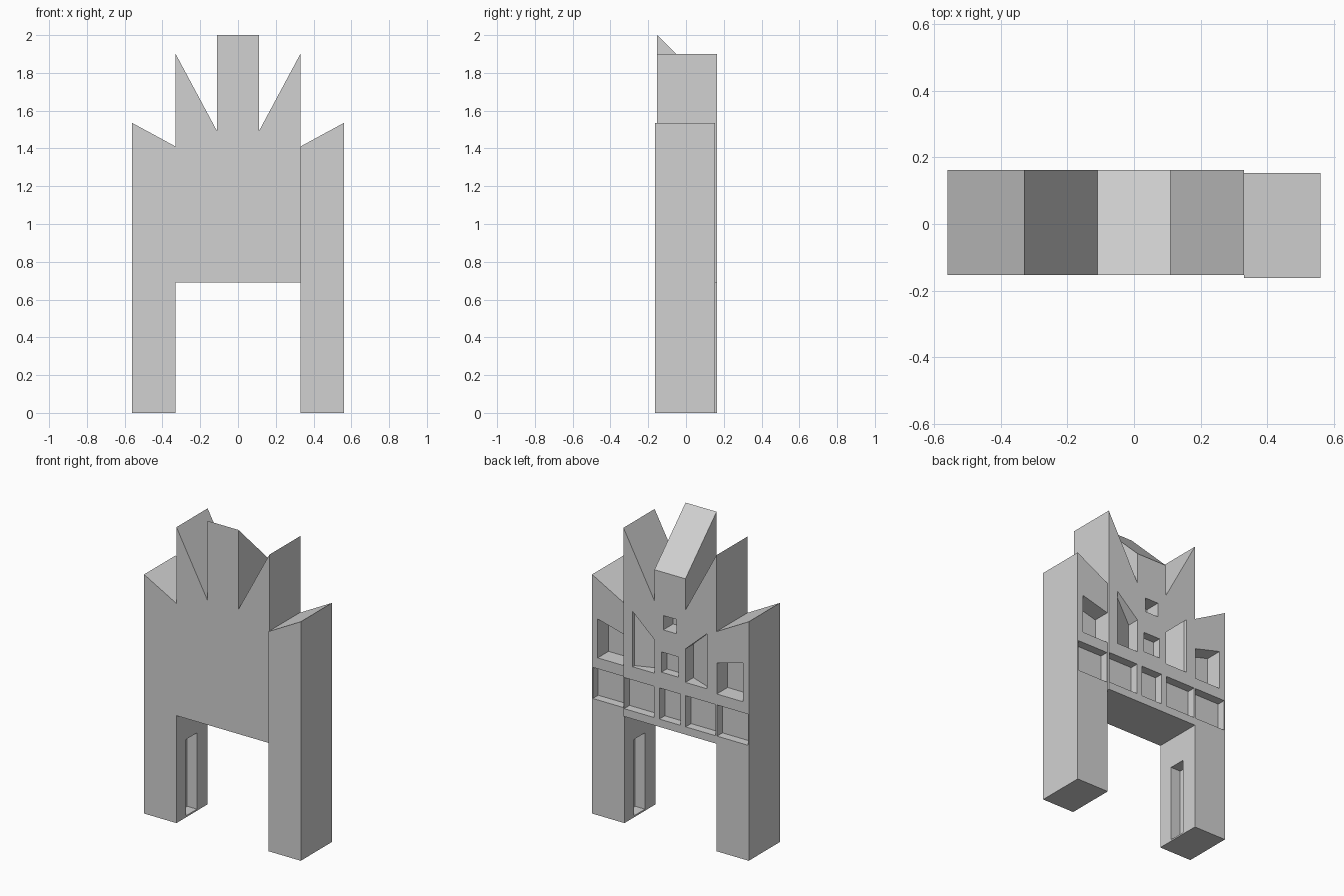
import bpy
import bmesh

cube = bpy.data.objects.get("Cube")
if cube:
    bpy.data.objects.remove(cube, do_unlink=True)

stone = bpy.data.materials.new("pale_grey_stone")
stone.use_nodes = True
grey = (0.64, 0.64, 0.64, 1)
stone.diffuse_color = grey
stone.node_tree.nodes["Principled BSDF"].inputs["Base Color"].default_value = grey


def add_prism(bm, outline, front, back):
    """Extrude an (x, z) outline along y; front may be one value per point."""
    fronts = front if isinstance(front, list) else [front] * len(outline)
    near = [bm.verts.new((x, y, z)) for (x, z), y in zip(outline, fronts)]
    far = [bm.verts.new((x, back, z)) for x, z in outline]
    bm.faces.new(near)
    bm.faces.new(far[::-1])
    for i in range(len(near)):
        j = (i + 1) % len(near)
        bm.faces.new((near[j], near[i], far[i], far[j]))


def make_object(name, bm):
    bmesh.ops.recalc_face_normals(bm, faces=bm.faces)
    mesh = bpy.data.meshes.new(name)
    bm.to_mesh(mesh)
    bm.free()
    mesh.materials.append(stone)
    obj = bpy.data.objects.new(name, mesh)
    bpy.context.collection.objects.link(obj)
    return obj


def rect(x0, x1, z0, z1):
    return [(x0, z0), (x1, z0), (x1, z1), (x0, z1)]


def flip(outline):
    return [(-x, z) for x, z in outline]


def carve(body, cutter):
    cutter.hide_render = True
    mod = body.modifiers.new("niches", 'BOOLEAN')
    mod.operation = 'DIFFERENCE'
    mod.solver = 'EXACT'
    mod.object = cutter
    bpy.context.view_layer.objects.active = body
    bpy.ops.object.modifier_apply(modifier=mod.name)
    bpy.data.objects.remove(cutter, do_unlink=True)


def tower_niches(bm, side, back):
    """Gallery, sloped window and passage doorway of one tower."""
    gallery = rect(0.335, 0.555, 0.74, 0.94)
    window = [(0.333, 1.01), (0.52, 1.01), (0.52, 1.26), (0.333, 1.21)]
    door = rect(0.25, 0.40, 0.01, 0.50)
    for shape, y0, y1 in ((gallery, back - 0.055, back + 0.02),
                          (window, back - 0.11, back + 0.02),
                          (door, -0.055, 0.055)):
        add_prism(bm, shape if side > 0 else flip(shape), y0, y1)


DEPTH = 0.316
BACK = 0.163          # rear plane of the main wall
TOWER_BACK = 0.153    # the separate tower stands slightly forward

# Main wall with one tower, two spikes and the central crown
wall = [(-0.56, 0), (-0.33, 0), (-0.33, 0.69), (0.33, 0.69), (0.33, 1.9),
        (0.11, 1.49), (0.11, 2), (-0.11, 2), (-0.11, 1.49), (-0.33, 1.9),
        (-0.33, 1.41), (-0.56, 1.535)]
bm = bmesh.new()
add_prism(bm, wall, BACK - DEPTH, BACK)
for v in bm.verts:                      # crown roof falls to the rear
    if v.co.z > 1.95 and v.co.y > 0:
        v.co.z = 1.69
main_wall = make_object("main_wall", bm)

# Niches of the main wall
bm = bmesh.new()
tower_niches(bm, -1, BACK)
slanted = [(0.11, 1.025), (0.265, 1.025), (0.265, 1.38), (0.11, 1.24)]
slanted_front = [BACK - d for d in (0.08, 0.02, 0.02, 0.08)]
bay = rect(0.112, 0.325, 0.74, 0.94)
for mirror in (False, True):
    add_prism(bm, flip(slanted) if mirror else slanted, slanted_front, BACK + 0.02)
    add_prism(bm, flip(bay) if mirror else bay, BACK - 0.055, BACK + 0.02)
for half, z0, z1, depth in ((0.075, 0.74, 0.94, 0.055),
                            (0.06, 1.045, 1.175, 0.055),
                            (0.047, 1.32, 1.412, 0.1)):
    add_prism(bm, rect(-half, half, z0, z1), BACK - depth, BACK + 0.02)
carve(main_wall, make_object("wall_cutter", bm))

# Separate tower on the left
tower = [(0.33, 0), (0.56, 0), (0.56, 1.535), (0.33, 1.41)]
bm = bmesh.new()
add_prism(bm, tower, TOWER_BACK - DEPTH, TOWER_BACK)
left_tower = make_object("left_tower", bm)
bm = bmesh.new()
tower_niches(bm, 1, TOWER_BACK)
carve(left_tower, make_object("tower_cutter", bm))
